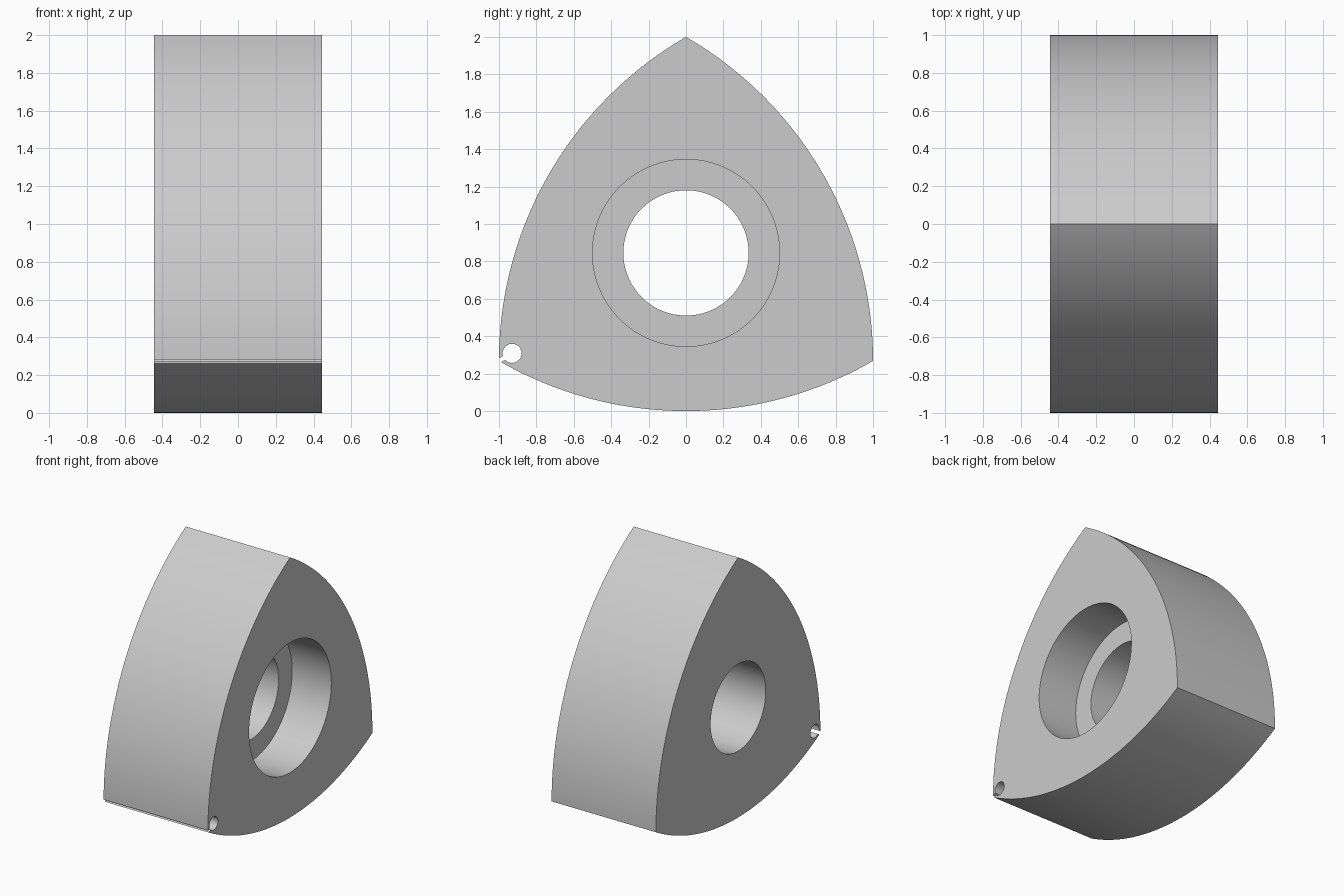
import bpy, bmesh
from math import sin, cos, pi, radians, sqrt
from mathutils import Matrix, Vector

cube = bpy.data.objects.get("Cube")
if cube:
    bpy.data.objects.remove(cube, do_unlink=True)

HALF = 0.444                  # half thickness along x
SIDE = 2.0                    # distance between corners and radius of each flank
CENTRE_Z = 2 - SIDE / sqrt(3)
STEPS = 48


def make_object(name, bm):
    bmesh.ops.recalc_face_normals(bm, faces=bm.faces)
    mesh = bpy.data.meshes.new(name)
    bm.to_mesh(mesh)
    bm.free()
    obj = bpy.data.objects.new(name, mesh)
    bpy.context.collection.objects.link(obj)
    return obj


def prism(name, outline, x0, x1):
    """Extrude a closed (y, z) outline along x."""
    bm = bmesh.new()
    face = bm.faces.new([bm.verts.new((x0, y, z)) for y, z in outline])
    moved = bmesh.ops.extrude_face_region(bm, geom=[face], use_keep_orig=True)["geom"]
    verts = [g for g in moved if isinstance(g, bmesh.types.BMVert)]
    bmesh.ops.translate(bm, verts=verts, vec=(x1 - x0, 0, 0))
    return make_object(name, bm)


def arc(cy, cz, r, start, sweep, n):
    """Points along an arc, without its last point."""
    return [(cy + r * cos(start + sweep * i / n), cz + r * sin(start + sweep * i / n))
            for i in range(n)]


def corner(k):
    a = radians(90 + 120 * k)
    r = SIDE / sqrt(3)
    return r * cos(a), CENTRE_Z + r * sin(a)


# Rotor body: three flanks, each an arc about the opposite corner
outline = []
for k in range(3):
    cy, cz = corner(k)
    outline += arc(cy, cz, SIDE, radians(240 + 120 * k), pi / 3, STEPS)
rotor = prism("rotor_body", outline, -HALF, HALF)

# Centre bore and the wider counterbore on the +x side
cutters = [
    prism("bore_cutter", arc(0, CENTRE_Z, 0.335, 0, 2 * pi, 96), -0.6, 0.6),
    prism("counterbore_cutter", arc(0, CENTRE_Z, 0.5, 0, 2 * pi, 96), HALF - 0.333, 0.6),
]

# Seal hole near the front corner, with a narrow slot opening through the tip
tip_y, tip_z = corner(1)
inward = Vector((cos(pi / 6), sin(pi / 6)))
across = Vector((-inward.y, inward.x)) * 0.012
tip = Vector((tip_y, tip_z))
hole = tip + inward * 0.081
mouth = tip - inward * 0.06
cutters.append(prism("seal_hole_cutter", arc(hole.x, hole.y, 0.051, 0, 2 * pi, 40), -0.6, 0.6))
slot = [tuple(p) for p in (mouth - across, hole - across, hole + across, mouth + across)]
cutters.append(prism("seal_slot_cutter", slot, -0.6, 0.6))

# Cut the openings, then drop the cutters
bpy.ops.object.select_all(action="DESELECT")
bpy.context.view_layer.objects.active = rotor
rotor.select_set(True)
for cutter in cutters:
    cutter.hide_render = True
    mod = rotor.modifiers.new(cutter.name, "BOOLEAN")
    mod.operation = "DIFFERENCE"
    mod.solver = "EXACT"
    mod.object = cutter
    bpy.ops.object.modifier_apply(modifier=mod.name)
    bpy.data.objects.remove(cutter, do_unlink=True)

# Plain grey metal
grey = bpy.data.materials.new("light_grey")
grey.use_nodes = True
colour = (0.6, 0.6, 0.6, 1)
grey.diffuse_color = colour
grey.node_tree.nodes["Principled BSDF"].inputs["Base Color"].default_value = colour
rotor.data.materials.clear()
rotor.data.materials.append(grey)

bpy.ops.object.shade_smooth_by_angle(angle=radians(25))
